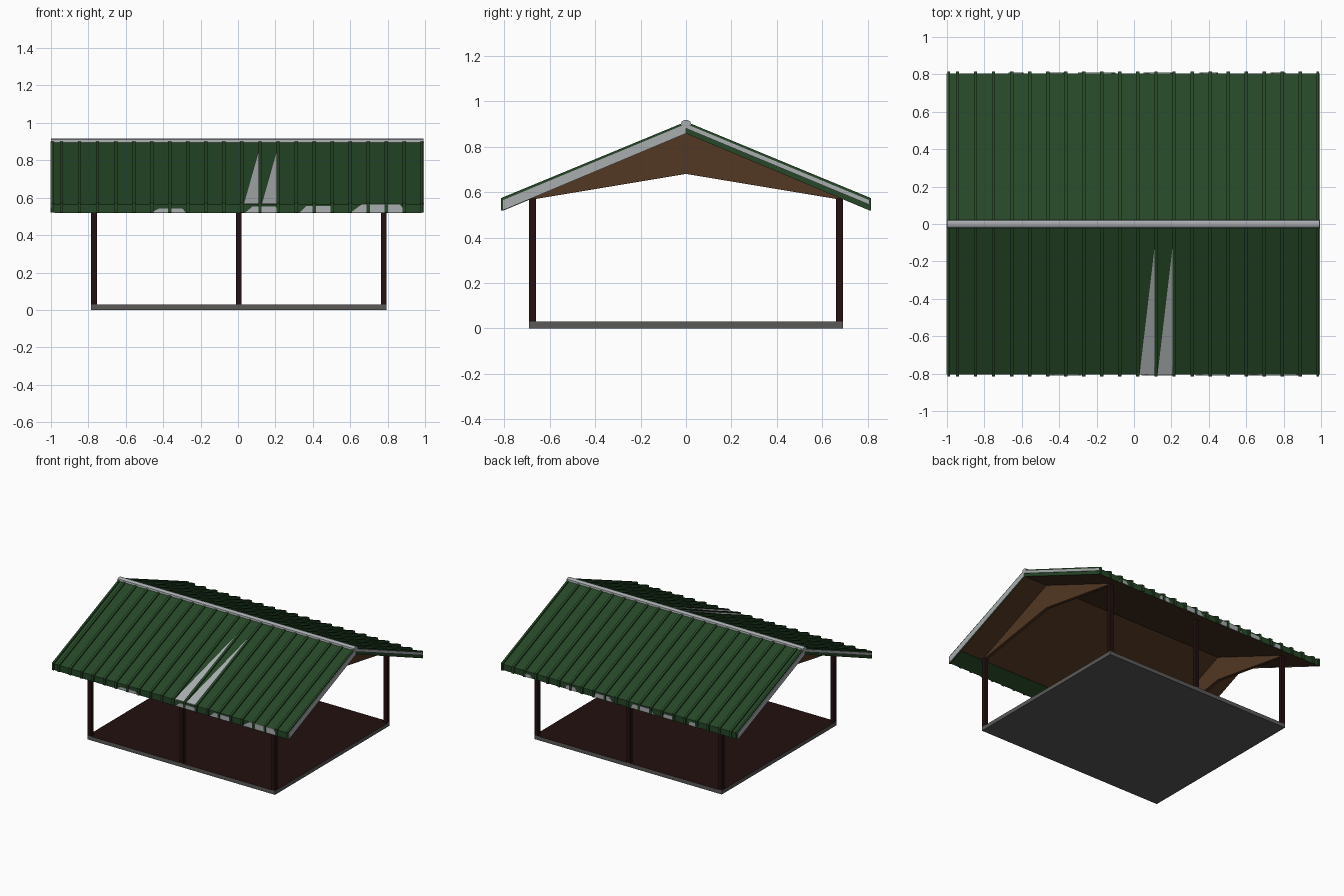
import bpy, bmesh
from mathutils import Vector

cube = bpy.data.objects.get("Cube")
if cube:
    bpy.data.objects.remove(cube, do_unlink=True)


def material(name, r, g, b):
    m = bpy.data.materials.new(name)
    m.use_nodes = True
    m.diffuse_color = (r, g, b, 1)
    m.node_tree.nodes["Principled BSDF"].inputs["Base Color"].default_value = (r, g, b, 1)
    return m


GREEN = material("roof_green", 0.019, 0.063, 0.020)
GREY = material("trim_grey", 0.40, 0.42, 0.43)
MAROON = material("dark_maroon", 0.017, 0.005, 0.005)
STONE = material("slab_grey", 0.105, 0.10, 0.097)
BROWN = material("timber_brown", 0.085, 0.038, 0.017)


def prism(name, solids, *mats, rule=None):
    """Each solid is (outline points, extrusion vector); rule(face) picks the material."""
    bm = bmesh.new()
    for points, push in solids:
        face = bm.faces.new([bm.verts.new(p) for p in points])
        out = bmesh.ops.extrude_face_region(bm, geom=[face], use_keep_orig=True)
        moved = [v for v in out["geom"] if isinstance(v, bmesh.types.BMVert)]
        bmesh.ops.translate(bm, verts=moved, vec=Vector(push))
    bmesh.ops.recalc_face_normals(bm, faces=bm.faces)
    bm.normal_update()
    if rule:
        for f in bm.faces:
            f.material_index = rule(f)
    mesh = bpy.data.meshes.new(name)
    bm.to_mesh(mesh)
    bm.free()
    for m in mats:
        mesh.materials.append(m)
    obj = bpy.data.objects.new(name, mesh)
    bpy.context.collection.objects.link(obj)
    return obj


def along_x(profile, x0, x1, side=1):
    """Solid from a (y, z) profile, mirrored in y when side is -1."""
    return [(x0, side * y, z) for y, z in profile], (x1 - x0, 0, 0)


def box(x0, x1, y0, y1, z0, z1):
    return along_x([(y0, z0), (y1, z0), (y1, z1), (y0, z1)], x0, x1)


# Floor slab with a maroon deck
prism("floor_slab", [box(-0.785, 0.795, -0.69, 0.69, 0, 0.03)], STONE, MAROON,
      rule=lambda f: int(f.normal.z > 0.5))

# Posts along the front and back
for side, row in ((-1, "front"), (1, "back")):
    for x, place in ((-0.77, "right"), (0.005, "middle"), (0.78, "left")):
        y = side * 0.675
        prism(f"{row}_{place}_post",
              [box(x - 0.015, x + 0.015, y - 0.015, y + 0.015, 0.03, 0.575)], MAROON)

# Gable trusses
TRUSS = [(-0.69, 0.565), (0, 0.68), (0.69, 0.565), (0.69, 0.572), (0, 0.862), (-0.69, 0.572)]
for x, place in ((-0.77, "right"), (0.78, "left")):
    prism(f"{place}_gable_truss", [along_x(TRUSS, x - 0.012, x + 0.012)], BROWN)

# Roof slopes, with timber underneath and standing seams above
EAVE = 0.805
RISE = 0.9
DROP = 0.565


def slope_z(y):
    return RISE - (RISE - DROP) * abs(y) / EAVE


SLOPE = [(0, RISE), (EAVE, DROP), (EAVE, 0.52), (0, 0.858)]
SEAM = [(0, 0.91), (0.815, 0.573), (0.815, 0.52), (EAVE, 0.52), (EAVE, DROP), (0, RISE)]
RAKE_STRIP = [(0, RISE), (EAVE, DROP), (EAVE, 0.545), (0, 0.88)]
PITCH = 0.0965
for side, row in ((-1, "front"), (1, "back")):
    prism(f"{row}_roof_slope", [along_x(SLOPE, -0.99, 0.985, side)], GREEN, BROWN,
          rule=lambda f: int(f.normal.z < -0.5))
    seams = [along_x(SEAM, 0.012 + k * PITCH, 0.03 + k * PITCH, side) for k in range(-10, 10)]
    seams += [along_x(SEAM, -0.998, -0.983, side), along_x(SEAM, 0.975, 0.99, side)]
    prism(f"{row}_roof_seams", seams, GREEN)
    # Gable edge trims: full depth on one end, a strip on the other
    for end, place in ((-1, "right"), (1, "left")):
        profile = SLOPE if end == -side else RAKE_STRIP
        x = 0.99 if end > 0 else -0.998
        prism(f"{row}_{place}_rake_trim", [along_x(profile, x, x + end * 0.004, side)], GREY)

# Green soffit under the front eave
SOFFIT = [(0.69, 0.566), (EAVE, 0.518), (EAVE, 0.522), (0.69, 0.57)]
prism("front_soffit", [along_x(SOFFIT, -0.98, 0.98, -1)], GREEN)

# Ridge cap
CAP = [(-0.022, 0.896), (0.022, 0.896), (0.02, 0.91), (0.008, 0.917), (-0.008, 0.917), (-0.02, 0.91)]
prism("ridge_cap", [along_x(CAP, -1, 0.992)], GREY)

# Bare grey wedges on the front slope
wedges = []
for x in (0.03, 0.126):
    corners = [(x, -0.804), (x + 0.09, -0.804), (x + 0.09, -0.04)]
    wedges.append(([(cx, cy, slope_z(cy) - 0.001) for cx, cy in corners], (0, 0, 0.005)))
prism("front_bare_wedges", wedges, GREY)

# Bare grey patches on the fascias: centre, half width, height
PATCHES = {
    -1: [(-0.37, 0.09, 0.02), (0.13, 0.09, 0.03), (0.42, 0.09, 0.035), (0.75, 0.145, 0.044)],
    1: [(0.77, 0.04, 0.025), (0.4, 0.05, 0.03), (0.13, 0.08, 0.035),
        (-0.2, 0.1, 0.035), (-0.42, 0.05, 0.03), (-0.63, 0.04, 0.03)],
}
for side, row in ((-1, "front"), (1, "back")):
    patches = []
    for x, half, high in PATCHES[side]:
        y = side * EAVE
        outline = [(x - half, y, 0.522), (x + half, y, 0.522),
                   (x + half * 0.8, y, 0.522 + high), (x - half * 0.6, y, 0.522 + high)]
        patches.append((outline, (0, side * 0.005, 0)))
    prism(f"{row}_fascia_patches", patches, GREY)
